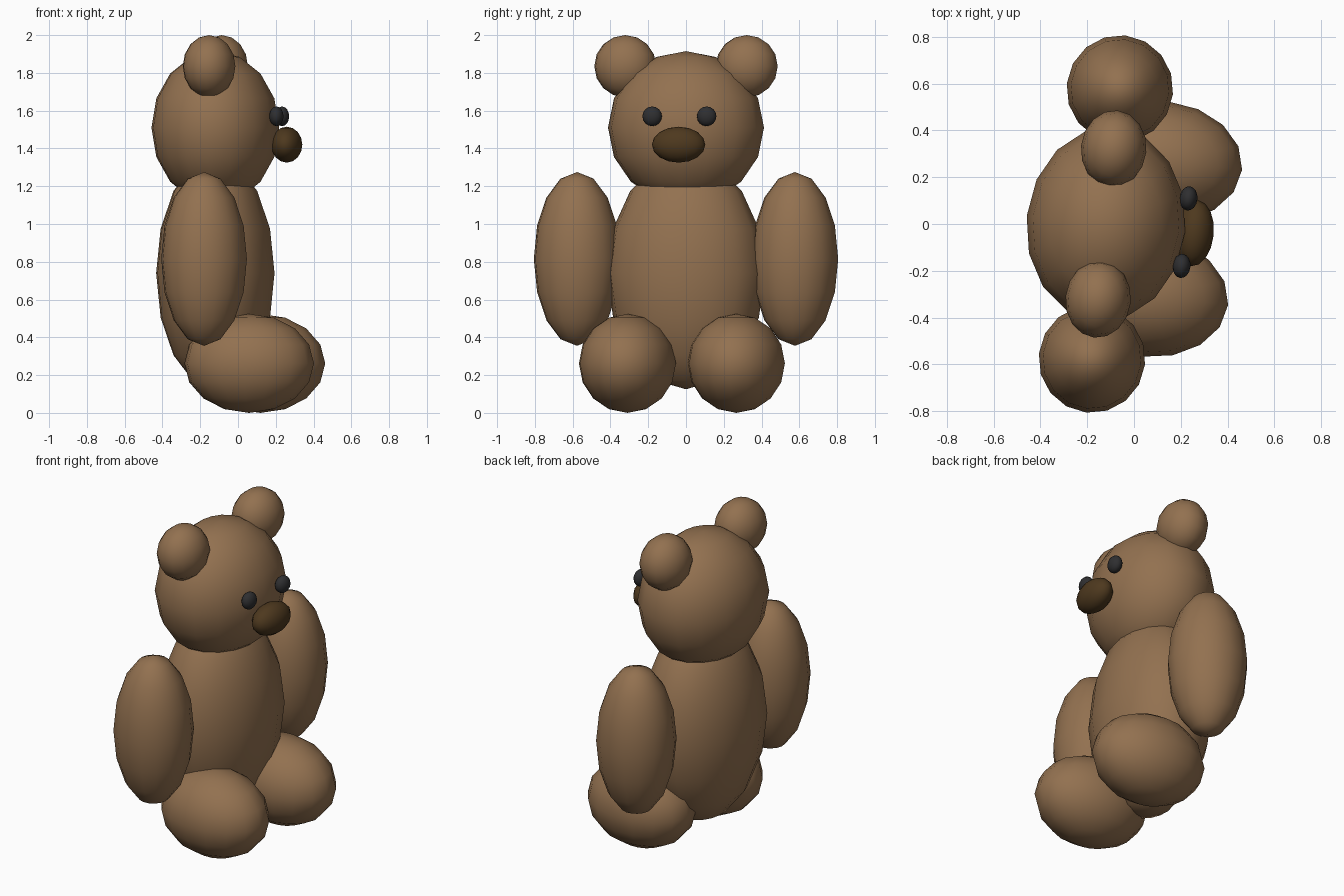
import bpy
from math import radians
from mathutils import Matrix, Vector

cube = bpy.data.objects.get("Cube")
if cube:
    bpy.data.objects.remove(cube, do_unlink=True)


def material(name, rgb):
    mat = bpy.data.materials.new(name)
    mat.use_nodes = True
    mat.diffuse_color = (*rgb, 1)
    bsdf = next(n for n in mat.node_tree.nodes if n.type == 'BSDF_PRINCIPLED')
    bsdf.inputs["Base Color"].default_value = (*rgb, 1)
    return mat


fur = material("brown fur", (0.29, 0.165, 0.08))
dark_brown = material("dark brown nose", (0.075, 0.04, 0.013))
black = material("charcoal eyes", (0.028, 0.028, 0.03))

# The bear looks along +x, turned slightly toward -y
YAW = radians(-5.9)
CENTRE = Vector((-0.12, 0, 0))
TURN = Matrix.Rotation(YAW, 3, 'Z')


def ellipsoid(name, place, radii, mat):
    """Place is (forward, left, up) in the bear's own directions."""
    bpy.ops.mesh.primitive_uv_sphere_add(
        segments=16, ring_count=8, radius=1,
        location=CENTRE + TURN @ Vector(place), rotation=(0, 0, YAW))
    part = bpy.context.object
    part.name = name
    part.scale = radii
    part.data.materials.append(mat)
    bpy.ops.object.shade_smooth()
    return part


# Central parts
ellipsoid("body", (0, 0, 0.74), (0.315, 0.42, 0.615), fur)
ellipsoid("head", (0, 0, 1.51), (0.34, 0.415, 0.405), fur)
ellipsoid("nose", (0.38, 0, 1.42), (0.083, 0.142, 0.095), dark_brown)

# Paired parts, mirrored across the bear's middle
for label, side in (("left", 1), ("right", -1)):
    ellipsoid(f"{label}_ear", (0, side * 0.323, 1.835), (0.14, 0.165, 0.165), fur)
    ellipsoid(f"{label}_arm", (0, side * 0.58, 0.815), (0.228, 0.23, 0.46), fur)
    ellipsoid(f"{label}_leg", (0.21, side * 0.29, 0.262), (0.345, 0.258, 0.262), fur)
    ellipsoid(f"{label}_eye", (0.34, side * 0.145, 1.57), (0.038, 0.052, 0.052), black)
